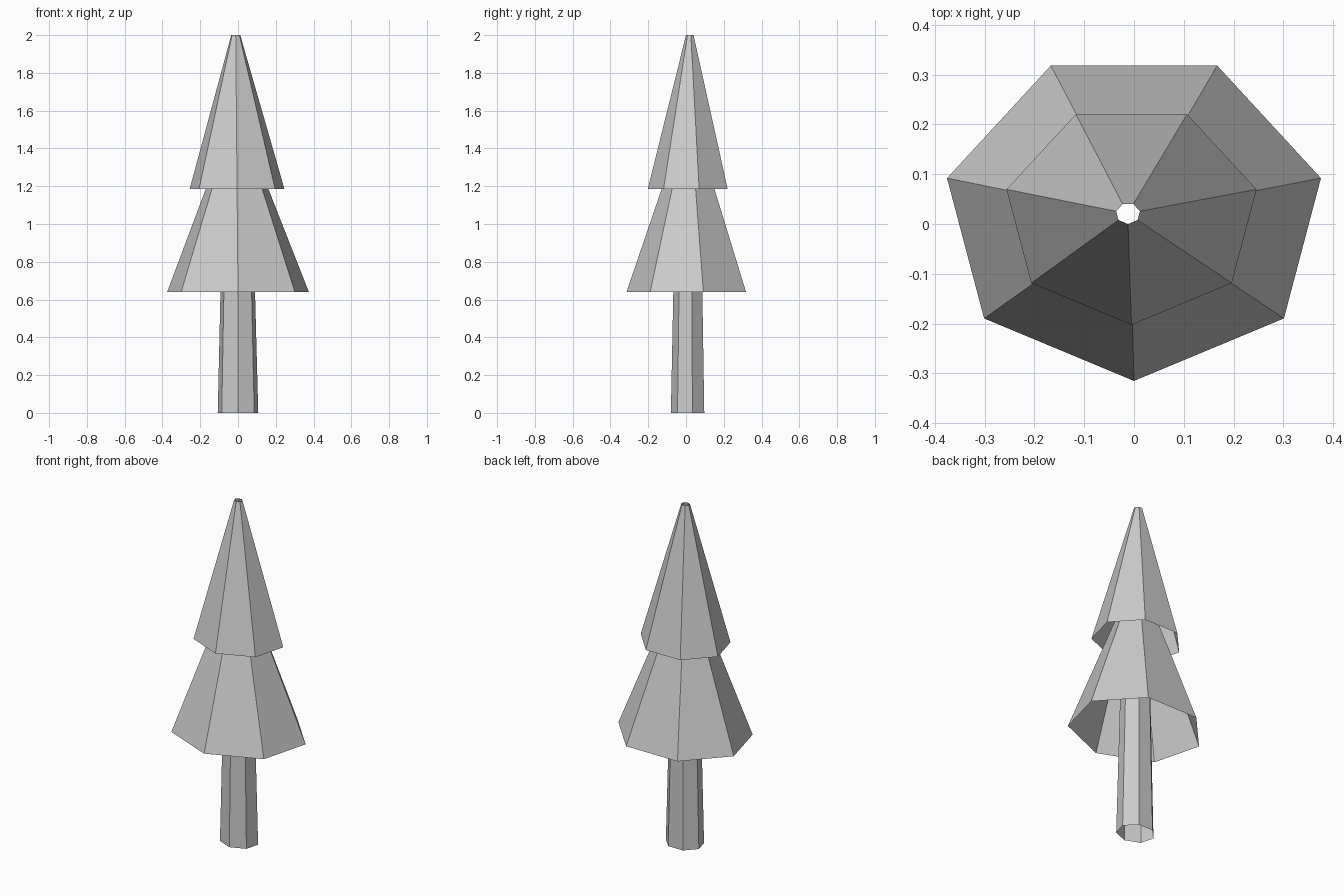
import bpy, bmesh
from math import sin, cos, tau

if "Cube" in bpy.data.objects:
    bpy.data.objects.remove(bpy.data.objects["Cube"])

SIDES = 7


def tube(name, *rings):
    """Open seven-sided tube; each ring is (z, centre x, centre y, radius x, radius y)."""
    bm = bmesh.new()
    loops = []
    for z, cx, cy, rx, ry in rings:
        loops.append([bm.verts.new((cx + rx * sin(tau * i / SIDES),
                                    cy - ry * cos(tau * i / SIDES), z))
                      for i in range(SIDES)])
    for low, high in zip(loops, loops[1:]):
        for i in range(SIDES):
            j = (i + 1) % SIDES
            bm.faces.new((low[i], low[j], high[j], high[i]))
    mesh = bpy.data.meshes.new(name)
    bm.to_mesh(mesh)
    bm.free()
    obj = bpy.data.objects.new(name, mesh)
    bpy.context.collection.objects.link(obj)
    return obj


# Tapered trunk, running up inside the lower foliage
tube("trunk", (0, 0, 0.013, 0.11, 0.093), (0.95, -0.002, 0.014, 0.086, 0.075))

# Lower foliage skirt, tucked under the upper one
tube("lower_foliage", (0.64, 0, 0.018, 0.385, 0.333), (1.3, -0.006, 0.018, 0.125, 0.108))

# Upper foliage with a small open tip
tube("upper_foliage", (1.185, -0.005, 0.02, 0.2575, 0.2225), (2.0, -0.012, 0.021, 0.0245, 0.021))
